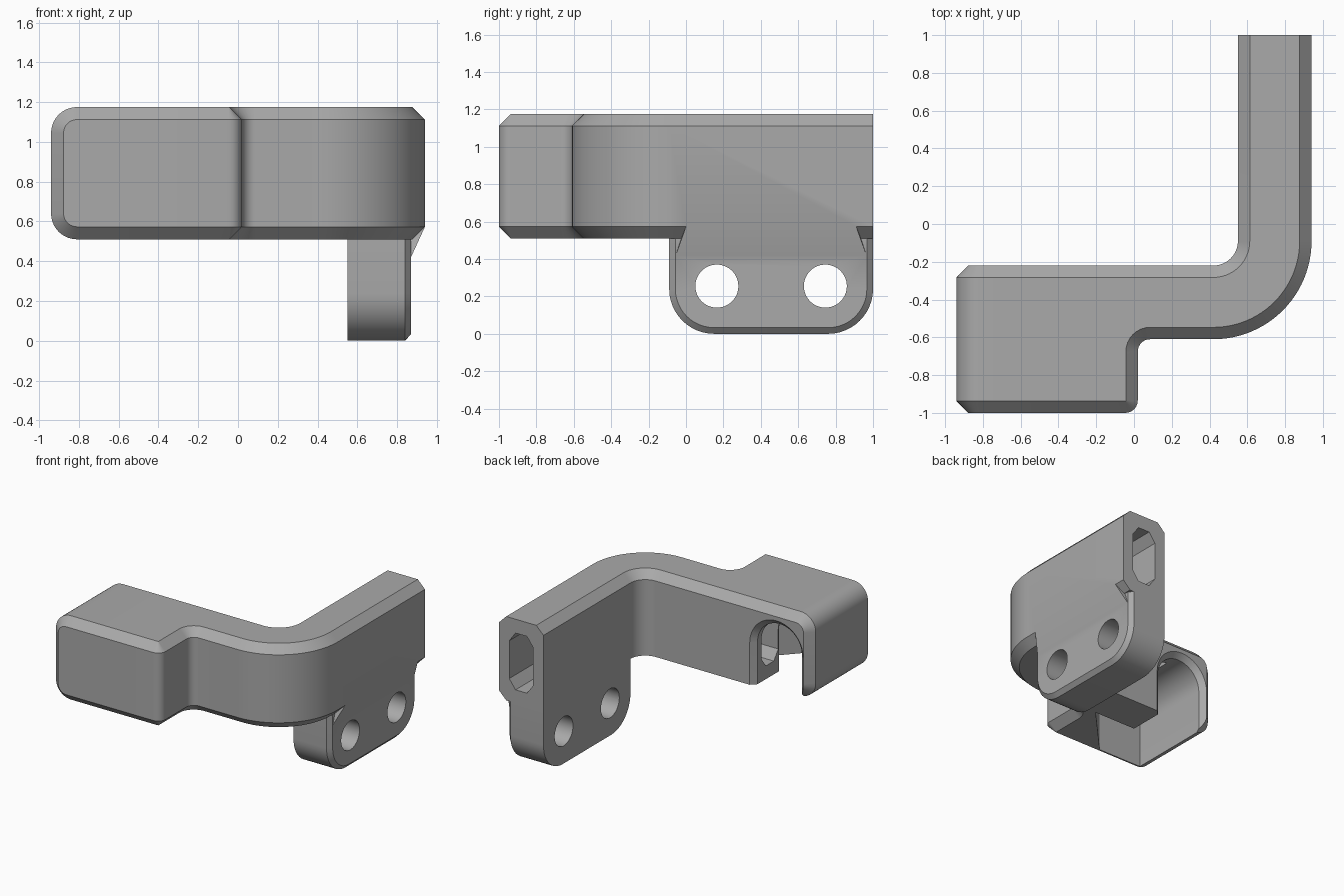
import bpy, bmesh
from math import sin, cos, pi, radians

cube = bpy.data.objects.get("Cube")
if cube:
    bpy.data.objects.remove(cube, do_unlink=True)

grey = bpy.data.materials.new("plain_grey")
grey.use_nodes = True
grey.diffuse_color = (0.4, 0.4, 0.4, 1)
grey.node_tree.nodes["Principled BSDF"].inputs["Base Color"].default_value = (0.4, 0.4, 0.4, 1)

BOT, TOP, CH = 0.51, 1.175, 0.063


def arc(cx, cy, r, a0, a1, n=10):
    steps = [radians(a0 + (a1 - a0) * k / n) for k in range(n + 1)]
    return [(cx + r * cos(a), cy + r * sin(a)) for a in steps]


def finish(name, bm):
    bmesh.ops.recalc_face_normals(bm, faces=bm.faces)
    mesh = bpy.data.meshes.new(name)
    bm.to_mesh(mesh)
    bm.free()
    mesh.materials.append(grey)
    obj = bpy.data.objects.new(name, mesh)
    bpy.context.collection.objects.link(obj)
    return obj


def loft(name, rings, closed=False):
    """Skin a list of equal-length rings of 3D points and cap or close the ends."""
    bm = bmesh.new()
    loops = [[bm.verts.new(p) for p in ring] for ring in rings]
    n = len(loops[0])
    for a, b in zip(loops, loops[1:]):
        for k in range(n):
            bm.faces.new((a[k], a[(k + 1) % n], b[(k + 1) % n], b[k]))
    bm.faces.new(loops[0])
    bm.faces.new(loops[-1])
    return finish(name, bm)


def hull(name, points):
    bm = bmesh.new()
    for p in points:
        bm.verts.new(p)
    bmesh.ops.convex_hull(bm, input=bm.verts)
    return finish(name, bm)


def boolean(target, tool, operation):
    tool.hide_render = True
    mod = target.modifiers.new("boolean", "BOOLEAN")
    mod.operation, mod.solver, mod.object = operation, "EXACT", tool
    graph = bpy.context.evaluated_depsgraph_get()
    mesh = bpy.data.meshes.new_from_object(target.evaluated_get(graph))
    target.modifiers.clear()
    target.data = mesh
    bpy.data.objects.remove(tool, do_unlink=True)


# Curved arm: plan outline, stacked with chamfered rims
def plan(o, i, z):
    pts = [(-0.45, -1 + o)]
    pts += arc(-0.046, -0.934, 0.066 - o, -90, 0, 6)
    pts += arc(0.085, -0.675, 0.065 + o, 180, 90, 8)
    pts += arc(0.42, -0.09, 0.52 - o, -90, 0, 24)
    pts += [(0.94 - o, 1), (0.55 + i, 1)]
    pts += arc(0.42, -0.09, 0.13 + i, 0, -90, 14)
    pts += [(-0.45, -0.22 - i)]
    return [(x, y, z) for x, y in pts]


bracket = loft("bracket", [plan(CH, 0, BOT), plan(0, 0, BOT + CH),
                           plan(0, 0, TOP - CH), plan(CH, CH, TOP)])


# Rounded left block
def block_ring(y, d):
    r = 0.13
    pts = arc(-0.94 + r, TOP - r, r - d, 90, 180) + arc(-0.94 + r, BOT + r, r - d, 180, 270)
    pts += [(-0.43, BOT + d), (-0.43, TOP - d)]
    return [(x, y, z) for x, z in pts]


block = loft("left_block", [block_ring(-1, CH), block_ring(-1 + CH, 0),
                            block_ring(-0.22 - CH, 0), block_ring(-0.22, CH)])
boolean(bracket, block, "UNION")


# Mounting plate with rounded lower corners
def plate_ring(x, d):
    r = 0.24
    pts = [(-0.09 + d, 0.6)] + arc(-0.09 + r, r, r - d, 180, 270, 12)
    pts += arc(1 - r, r, r - d, 270, 360, 12) + [(1 - d, 0.6)]
    return [(x, y, z) for y, z in pts]


plate = loft("mounting_plate", [plate_ring(0.55, 0), plate_ring(0.84, 0), plate_ring(0.87, 0.033)])
boolean(bracket, plate, "UNION")

# Sloped web between plate and arm
web = hull("sloped_web", [(x, y, z) for x, y0, y1, z in
                          ((0.87, -0.055, 0.965, 0.42), (0.94, 0.0, 0.91, BOT + CH),
                           (0.7, -0.055, 0.965, 0.42), (0.7, 0.0, 0.91, 0.62))
                          for y in (y0, y1)])
boolean(bracket, web, "UNION")

# Screw holes
for y in (0.165, 0.745):
    rings = [[(x, a, b) for a, b in arc(y, 0.255, 0.115, 0, 352.5, 47)] for x in (0.4, 1.1)]
    boolean(bracket, loft("hole_cutter", rings), "DIFFERENCE")


# Arched cavity, open below and at the back, with a flared rim
def arch_ring(y, d):
    w = 0.195 + d
    pts = [(-0.64 + w, 0.3)] + arc(-0.64, 0.845, w, 0, 180, 20) + [(-0.64 - w, 0.3)]
    return [(x, y, z) for x, z in pts]


cavity = loft("cavity_cutter", [arch_ring(-0.925, 0), arch_ring(-0.26, 0), arch_ring(-0.18, 0.08)])
boolean(bracket, cavity, "DIFFERENCE")

# Diagonal flare from the cavity towards the channel
flare = loft("flare_cutter", [[(-0.5, -0.92, z), (-0.445, -0.92, z), (-0.08, -0.53, z), (-0.5, -0.53, z)]
                              for z in (0.3, 0.96)])
boolean(bracket, flare, "DIFFERENCE")

# Eight-sided channel swept along the arm
section = [(s * a, 0.84 + t * b) for s, t, a, b in
           ((1, -1, 0.05, 0.225), (1, -1, 0.105, 0.15), (1, 1, 0.105, 0.15), (1, 1, 0.05, 0.225),
            (-1, 1, 0.05, 0.225), (-1, 1, 0.105, 0.15), (-1, -1, 0.105, 0.15), (-1, -1, 0.05, 0.225))]
path = [(0.745, 1.1, 0)]
path += [(x, y, -k * pi / 32) for k, (x, y) in enumerate(arc(0.42, -0.09, 0.325, 0, -90, 16))]
path += [(-0.6, -0.415, -pi / 2)]
channel = loft("channel_cutter", [[(x + u * cos(a), y + u * sin(a), z) for u, z in section]
                                  for x, y, a in path])
boolean(bracket, channel, "DIFFERENCE")

# Smooth curves, sharp edges
bpy.ops.object.select_all(action="DESELECT")
bracket.select_set(True)
bpy.context.view_layer.objects.active = bracket
bpy.ops.object.shade_smooth_by_angle(angle=radians(25))
